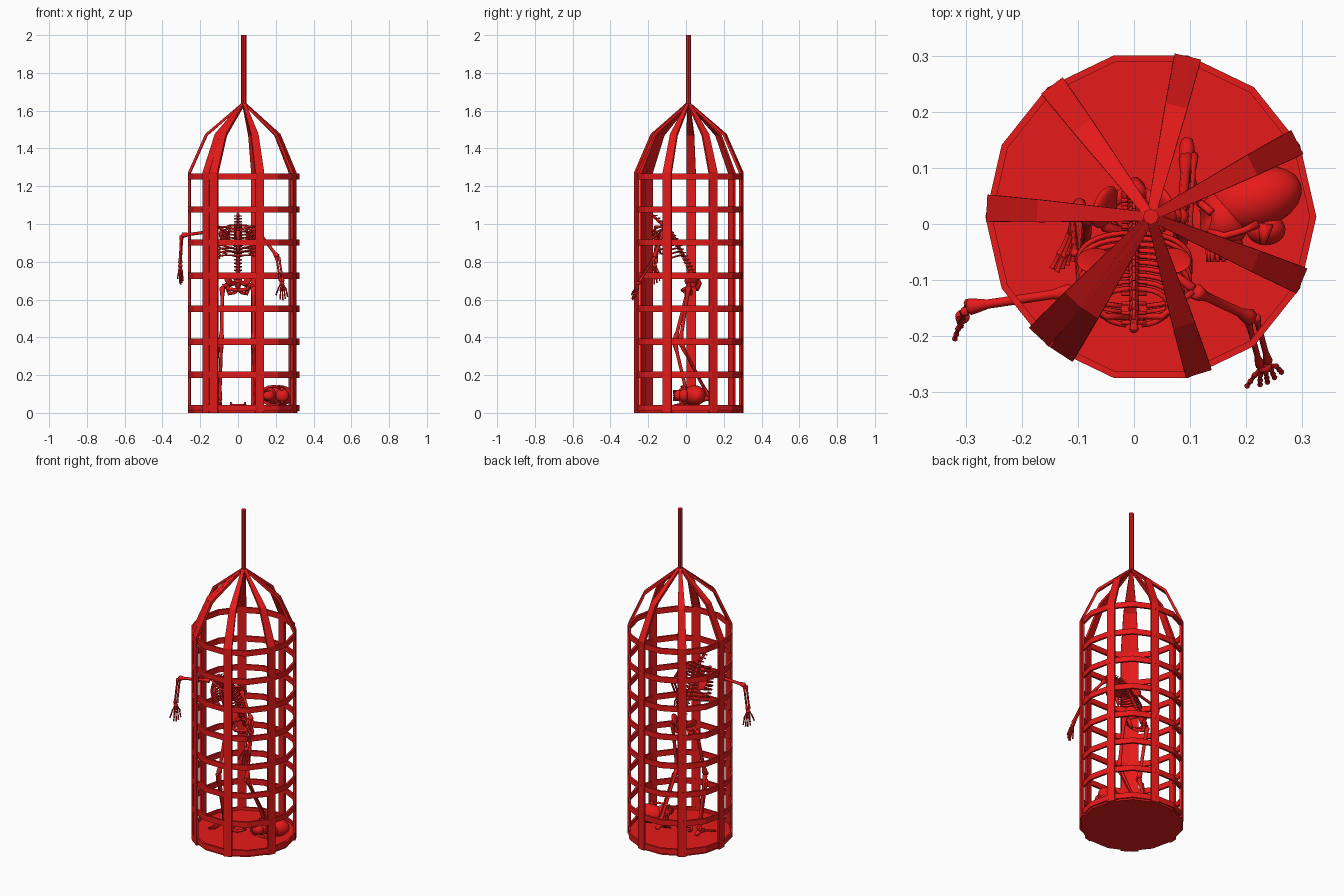
import bpy, bmesh, math
from mathutils import Vector, Matrix

if "Cube" in bpy.data.objects:
    bpy.data.objects.remove(bpy.data.objects["Cube"])

red = bpy.data.materials.new("red")
red.diffuse_color = (0.8, 0.01, 0.01, 1)
red.use_nodes = True
red.node_tree.nodes["Principled BSDF"].inputs["Base Color"].default_value = red.diffuse_color
CX, CY = 0.03, 0.013


def finish(name, bm, smooth=False):
    bmesh.ops.recalc_face_normals(bm, faces=bm.faces)
    me = bpy.data.meshes.new(name)
    for f in bm.faces:
        f.smooth = smooth
    bm.to_mesh(me)
    bm.free()
    me.materials.append(red)
    ob = bpy.data.objects.new(name, me)
    bpy.context.collection.objects.link(ob)
    return ob


def sweep(bm, rings, closed=False):
    """Skin a list of vertex loops; cap the ends unless closed."""
    loops = [[bm.verts.new(p) for p in r] for r in rings]
    n = len(loops[0])
    for i in range(len(loops) if closed else len(loops) - 1):
        a, b = loops[i], loops[(i + 1) % len(loops)]
        for j in range(n):
            bm.faces.new((a[j], a[(j + 1) % n], b[(j + 1) % n], b[j]))
    if not closed:
        bm.faces.new(loops[0])
        bm.faces.new(loops[-1])


def tube(bm, pts, radii, n=7):
    pts = [Vector(p) for p in pts]
    if not isinstance(radii, (list, tuple)):
        radii = [radii] * len(pts)
    rings = []
    u = None
    for i, p in enumerate(pts):
        t = (pts[min(i + 1, len(pts) - 1)] - pts[max(i - 1, 0)]).normalized()
        if u is None:
            u = t.orthogonal()
        u = (u - t * u.dot(t)).normalized()
        w = t.cross(u)
        rings.append([p + radii[i] * (u * math.cos(k * math.tau / n) + w * math.sin(k * math.tau / n))
                      for k in range(n)])
    sweep(bm, rings)


def long_bone(bm, a, b, r, k=1.8):
    """Thin shaft with swollen joints."""
    a, b = Vector(a), Vector(b)
    tube(bm, [a.lerp(b, t) for t in (0, 0.03, 0.1, 0.2, 0.8, 0.9, 0.97, 1)],
         [r * k * 0.6, r * k, r * k * 0.85, r, r, r * k * 0.85, r * k, r * k * 0.6])


def blob(bm, loc, size, rot=(0, 0, 0)):
    m = Matrix.LocRotScale(Vector(loc), Matrix.Rotation(rot[2], 3, 'Z') @ Matrix.Rotation(rot[1], 3, 'Y')
                           @ Matrix.Rotation(rot[0], 3, 'X'), Vector(size))
    return bmesh.ops.create_icosphere(bm, subdivisions=3, radius=1, matrix=m)["verts"]


def polar(r, a, z):
    return Vector((CX + r * math.cos(a), CY + r * math.sin(a), z))


# --- cage: floor, hoops, bars, pole ---
SIDES = 14
angles = [i * math.tau / SIDES for i in range(SIDES)]
bm = bmesh.new()
sweep(bm, [[polar(0.286, a, z) for a in angles] for z in (0.0, 0.025)])
finish("cage_floor", bm)

bm = bmesh.new()
for i in range(8):
    z0 = 0.01 + 0.175 * i
    z1 = z0 + 0.033
    sweep(bm, [[polar(0.295, a, z0), polar(0.295, a, z1), polar(0.283, a, z1), polar(0.283, a, z0)]
               for a in angles], closed=True)
finish("cage_hoops", bm)

bm = bmesh.new()
for i in range(8):
    a = math.radians(237 + 50 * i)
    side = Vector((-math.sin(a), math.cos(a), 0))
    rings = []
    # outer radius, height, inner radius, inner height, half width
    for ro, zo, ri, zi, w in ((0.293, 0, 0.28, 0, 0.024), (0.293, 1.275, 0.28, 1.27, 0.024),
                              (0.203, 1.477, 0.192, 1.468, 0.02), (0.005, 1.645, 0.003, 1.63, 0.008)):
        o, n = polar(ro, a, zo), polar(ri, a, zi)
        rings.append([o - side * w, o + side * w, n + side * w, n - side * w])
    sweep(bm, rings)
finish("cage_bars", bm)

bm = bmesh.new()
tube(bm, [(CX, CY, 1.625), (CX, CY, 2.0)], 0.014, 8)
finish("hanging_pole", bm)

# --- spine: stacked vertebrae along a forward lean ---
spine = [Vector(p) for p in ((0, 0.05, 0.69), (0, 0.02, 0.76), (0, -0.02, 0.84), (0, -0.065, 0.92),
                             (0, -0.115, 0.99), (0, -0.19, 1.055))]


def on_spine(t):
    x = max(0, min(0.9999, t)) * (len(spine) - 1)
    return spine[int(x)].lerp(spine[int(x) + 1], x % 1)


bm = bmesh.new()
tube(bm, spine, 0.007)
for i in range(22):
    p, q = on_spine((i + 0.15) / 22), on_spine((i + 0.85) / 22)
    r = 0.015 - 0.0003 * i
    tube(bm, [p, p.lerp(q, 0.5), q], [r, r * 0.8, r])
    tube(bm, [p, p + Vector((0, 0.024, 0.004))], [0.005, 0.003], 5)
    tube(bm, [p - Vector((0.022, 0, 0)), p + Vector((0.022, 0, 0))], 0.004, 5)
finish("spine", bm, True)

# --- rib cage and breastbone ---
bm = bmesh.new()
for i in range(10):
    t = i / 9
    base = on_spine(0.80 - 0.42 * t)
    width = 0.052 + 0.048 * math.sin(min(1, 0.12 + t * 1.2) * math.pi / 2)
    depth = 0.065 + 0.035 * min(1, t * 2)
    reach = math.pi * (0.95 if i < 7 else 0.95 - 0.12 * (i - 6))
    for s in (-1, 1):
        pts = []
        for k in range(13):
            a = reach * k / 12
            f = (1 - math.cos(a)) / 2
            pts.append(base + Vector((s * width * math.sin(a) ** 0.8, -depth * f, -0.035 * f + 0.01 * math.sin(a))))
        tube(bm, pts, 0.0048, 6)
finish("ribs", bm, True)
bm = bmesh.new()
tube(bm, [(0, -0.165, 0.965), (0, -0.165, 0.94), (0, -0.145, 0.88), (0, -0.135, 0.84)], [0.012, 0.011, 0.009, 0.004])
finish("breastbone", bm, True)

# --- shoulder girdle ---
bm = bmesh.new()
for s in (-1, 1):
    tube(bm, [(0.01 * s, -0.165, 0.965), (0.05 * s, -0.165, 0.985), (0.105 * s, -0.12, 0.985)], 0.006)
    blob(bm, (0.07 * s, -0.065, 0.93), (0.03, 0.006, 0.05), (0.5, 0.2 * s, 0.4 * s))
    tube(bm, [(0.045 * s, -0.07, 0.95), (0.105 * s, -0.115, 0.985)], [0.005, 0.009])
finish("shoulder_girdle", bm, True)

# --- pelvis: hip blades, basin ring, sacrum ---
bm = bmesh.new()
for s in (-1, 1):
    blob(bm, (0.052 * s, 0.03, 0.705), (0.012, 0.04, 0.036), (0.2, 0.5 * s, 0.4 * s))
    tube(bm, [(0.015 * s, 0.055, 0.69), (0.055 * s, 0.03, 0.675), (0.05 * s, -0.005, 0.655), (0, -0.02, 0.65)],
         [0.012, 0.014, 0.011, 0.009])
    tube(bm, [(0.058 * s, 0.02, 0.67), (0.045 * s, 0.025, 0.63), (0.02 * s, 0, 0.635), (0, -0.02, 0.65)],
         [0.012, 0.011, 0.008, 0.008])
tube(bm, [(0, 0.05, 0.71), (0, 0.065, 0.68), (0, 0.06, 0.645)], [0.024, 0.02, 0.006])
finish("pelvis", bm, True)


# --- arms and hands ---
def arm(name, shoulder, elbow, wrist, tip, spread):
    shoulder, elbow, wrist, tip, spread = map(Vector, (shoulder, elbow, wrist, tip, spread))
    bm = bmesh.new()
    long_bone(bm, shoulder, elbow, 0.0085)
    off = spread.normalized() * 0.008
    long_bone(bm, elbow + off, wrist + off, 0.0055, 1.6)
    long_bone(bm, elbow - off, wrist - off, 0.0055, 1.6)
    finish(name, bm, True)
    bm = bmesh.new()
    blob(bm, wrist.lerp(tip, 0.1), (0.013, 0.013, 0.01))
    for f in range(5):
        u = (f - 2) / 2
        length = (0.72, 0.95, 1.0, 0.93, 0.82)[f]
        end = wrist.lerp(tip, length) + spread * u * (1.35 if f == 0 else 1)
        mid = wrist.lerp(tip, 0.48 * length) + spread * u * 0.75
        for a, b in ((wrist, mid), (mid, mid.lerp(end, 0.55)), (mid.lerp(end, 0.55), end)):
            long_bone(bm, a, b, 0.0038, 1.4)
    finish(name + "_hand", bm, True)


arm("bent_arm", (-0.108, -0.12, 0.965), (-0.298, -0.148, 0.94), (-0.306, -0.165, 0.79), (-0.302, -0.168, 0.68),
    (0.012, 0.028, 0))
arm("hanging_arm", (0.108, -0.12, 0.96), (0.21, -0.168, 0.825), (0.232, -0.25, 0.695), (0.238, -0.282, 0.597),
    (0.026, 0.012, 0))


# --- legs and feet ---
def leg(name, x, hip, knee, ankle, heel, toe, splay):
    s = math.copysign(1, x)
    hip, knee, ankle, heel, toe = map(Vector, (hip, knee, ankle, heel, toe))
    bm = bmesh.new()
    top = hip + Vector((0.022 * s, 0, -0.005))
    blob(bm, hip, (0.014, 0.014, 0.014))
    tube(bm, [hip, top], [0.01, 0.012])
    long_bone(bm, top, knee, 0.0095, 1.7)
    blob(bm, knee + Vector((0, -0.016, 0)), (0.011, 0.006, 0.012))
    long_bone(bm, knee, ankle, 0.009, 1.6)
    out = Vector((0.017 * s, 0.006, 0))
    long_bone(bm, knee + out + Vector((0, 0, -0.025)), ankle + out * 0.8, 0.0045)
    finish(name, bm, True)
    bm = bmesh.new()
    mid = ankle.lerp(toe, 0.35)
    tube(bm, [heel, heel.lerp(ankle, 0.4), ankle.lerp(mid, 0.4), mid], [0.01, 0.014, 0.014, 0.012])
    for f in range(5):
        d = Vector(((f - 2) * splay, abs(f - 1) * 0.006, 0))
        joint = mid.lerp(toe, 0.6) + d * 0.75
        long_bone(bm, mid + d * 0.4, joint, 0.0045, 1.4)
        long_bone(bm, joint, toe + d, 0.004, 1.3)
    finish(name + "_foot", bm, True)


leg("forward_leg", -1, (-0.06, 0.015, 0.675), (-0.088, -0.06, 0.375), (-0.097, 0.015, 0.06),
    (-0.097, 0.04, 0.04), (-0.128, -0.085, 0.034), 0.009)
leg("rear_leg", 1, (0.06, 0.015, 0.675), (0.082, -0.03, 0.375), (0.094, 0.12, 0.085),
    (0.095, 0.15, 0.07), (0.1, 0.025, 0.034), 0.008)

# --- skull lying on its side, face toward -x, crown toward +y ---
bm = bmesh.new()
blob(bm, (0.217, 0.045, 0.092), (0.085, 0.055, 0.055), (0, 0, 0.32))
blob(bm, (0.16, 0.008, 0.092), (0.045, 0.05, 0.046), (0, 0, 0.3))
blob(bm, (0.16, -0.035, 0.092), (0.034, 0.03, 0.03))
blob(bm, (0.235, -0.01, 0.092), (0.035, 0.028, 0.036))
for s in (-1, 1):
    z = 0.092 + 0.02 * s
    # eye sockets pressed in
    c = Vector((0.118, 0.012, z))
    for v in bm.verts:
        d = (v.co - c).length
        if d < 0.021:
            v.co.x += 0.032 * (1 - (d / 0.021) ** 2)
    # cheek arch, brow ridge and mastoid
    tube(bm, [(0.135, -0.015, z + 0.008 * s), (0.16, -0.022, 0.092 + 0.046 * s), (0.195, -0.012, 0.092 + 0.05 * s),
              (0.22, 0.0, 0.092 + 0.04 * s)], [0.009, 0.007, 0.006, 0.008])
    tube(bm, [(0.118, 0.035, 0.092), (0.12, 0.036, z), (0.138, 0.02, 0.092 + 0.042 * s)], 0.007)
    tube(bm, [(0.235, 0, 0.092 + 0.035 * s), (0.23, -0.037, 0.092 + 0.03 * s)], [0.014, 0.005])
for k in range(9):
    a = math.radians(-80 + 20 * k)
    x, z = 0.165 - 0.033 * math.cos(a), 0.092 + 0.026 * math.sin(a)
    tube(bm, [(x, -0.045, z), (x, -0.068, z)], [0.005, 0.004], 5)
finish("skull", bm, True)

# --- loose jaw on the floor ---
bm = bmesh.new()
tube(bm, [(0.035 * math.cos(a), 0.015 - 0.05 * math.sin(a), 0.04)
          for a in (k * math.pi / 8 for k in range(9))], 0.008)
for s in (-1, 1):
    tube(bm, [(0.035 * s, 0.015, 0.04), (0.038 * s, 0.035, 0.055)], [0.009, 0.005])
finish("jaw", bm, True)
